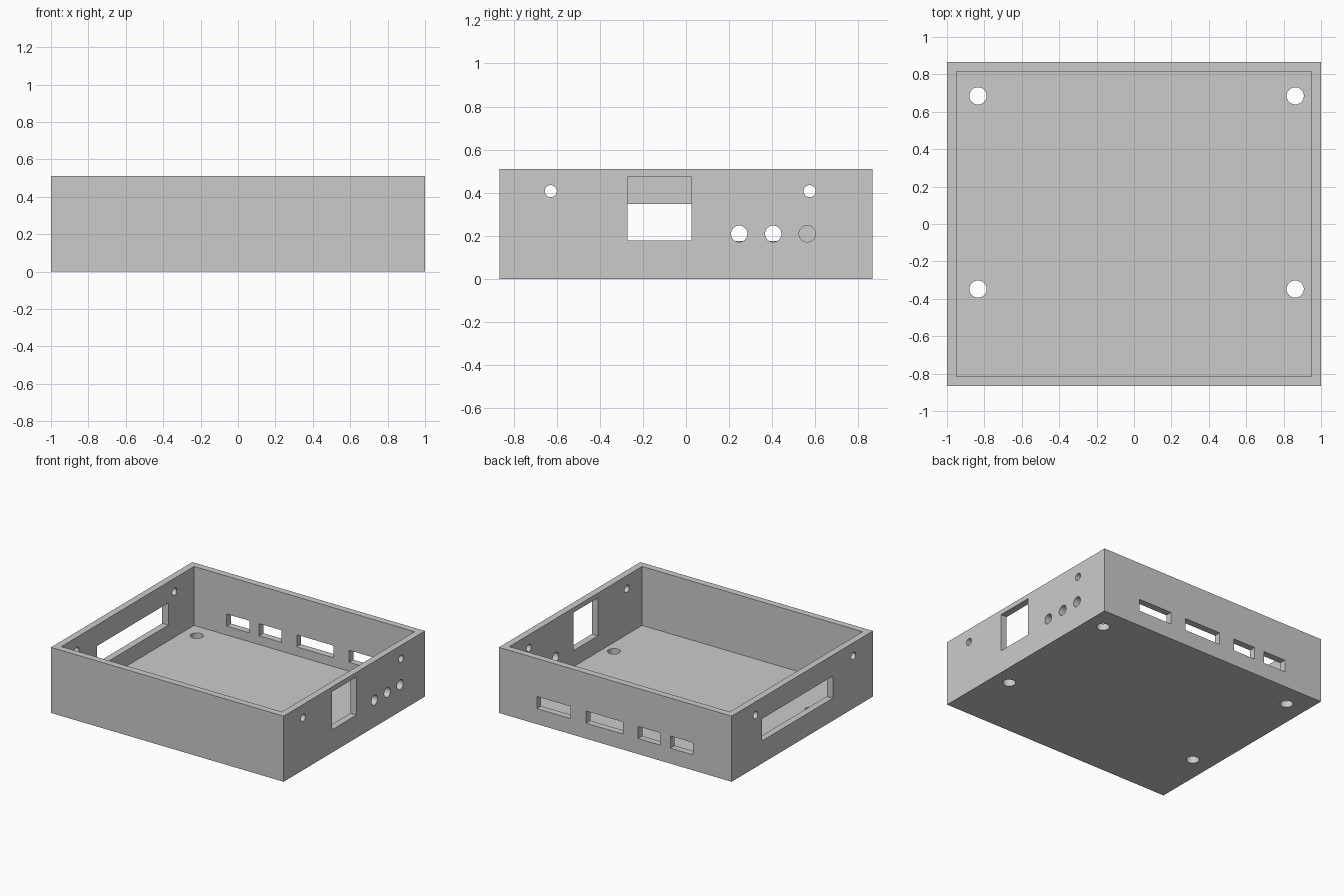
import bpy, bmesh, math
from mathutils import Matrix, Vector

if "Cube" in bpy.data.objects:
    bpy.data.objects.remove(bpy.data.objects["Cube"], do_unlink=True)

HX, HY, HEIGHT, WALL = 1.0, 0.867, 0.51, 0.052

grey = bpy.data.materials.new("light grey")
grey.use_nodes = True
colour = (0.6, 0.6, 0.6, 1)
grey.diffuse_color = colour
grey.node_tree.nodes["Principled BSDF"].inputs["Base Color"].default_value = colour


def add_box(bm, low, high):
    low, high = Vector(low), Vector(high)
    size = Matrix.Diagonal((*(high - low), 1))
    return bmesh.ops.create_cube(bm, size=1, matrix=Matrix.Translation((low + high) / 2) @ size)


def add_hole(bm, centre, radius, axis):
    turn = Matrix.Rotation(math.pi / 2, 4, "Y") if axis == "X" else Matrix()
    bmesh.ops.create_cone(bm, cap_ends=True, segments=48, radius1=radius, radius2=radius,
                          depth=WALL * 3, matrix=Matrix.Translation(centre) @ turn)


def make_object(name, bm):
    mesh = bpy.data.meshes.new(name)
    bm.to_mesh(mesh)
    bm.free()
    mesh.materials.append(grey)
    obj = bpy.data.objects.new(name, mesh)
    bpy.context.collection.objects.link(obj)
    return obj


# Open tray: a box with its top inset and sunk to the floor
bm = bmesh.new()
add_box(bm, (-HX, -HY, 0), (HX, HY, HEIGHT))
top = max(bm.faces, key=lambda f: f.calc_center_median().z)
bmesh.ops.inset_region(bm, faces=[top], thickness=WALL, use_even_offset=True)
sunk = bmesh.ops.extrude_discrete_faces(bm, faces=[top])["faces"][0]
bmesh.ops.translate(bm, verts=sunk.verts, vec=(0, 0, WALL - HEIGHT))
bmesh.ops.recalc_face_normals(bm, faces=bm.faces)
case = make_object("enclosure_tray", bm)

# Openings, all in one cutter
bm = bmesh.new()
PAST = WALL * 1.5

# Mounting holes in the floor
for x in (-0.834, 0.862):
    for y in (-0.348, 0.685):
        add_hole(bm, (x, y, 0), 0.046, "Z")

# Screw holes in both side walls
for x in (-HX, HX):
    for y in (-0.628, 0.574):
        add_hole(bm, (x, y, 0.407), 0.028, "X")

# Socket window and three jack holes in the left wall
add_box(bm, (HX - PAST, -0.272, 0.178), (HX + PAST, 0.025, 0.473))
for y in (0.247, 0.405, 0.563):
    add_hole(bm, (HX, y, 0.209), 0.038, "X")

# Wide slot in the right wall
add_box(bm, (-HX - PAST, -0.375, 0.175), (-HX + PAST, 0.498, 0.347))

# Port slots in the back wall
for left, right in ((0.385, 0.675), (-0.065, 0.252), (-0.388, -0.195), (-0.668, -0.473)):
    add_box(bm, (left, HY - PAST, 0.121), (right, HY + PAST, 0.215))

bmesh.ops.recalc_face_normals(bm, faces=bm.faces)
cutter = make_object("openings_cutter", bm)
cutter.hide_render = True

# Cut the openings and remove the cutter
cut = case.modifiers.new("openings", "BOOLEAN")
cut.operation, cut.solver, cut.object = "DIFFERENCE", "EXACT", cutter
bpy.ops.object.select_all(action="DESELECT")
case.select_set(True)
bpy.context.view_layer.objects.active = case
bpy.ops.object.modifier_apply(modifier=cut.name)
bpy.data.objects.remove(cutter, do_unlink=True)
bpy.ops.object.shade_smooth_by_angle(angle=math.radians(30))
